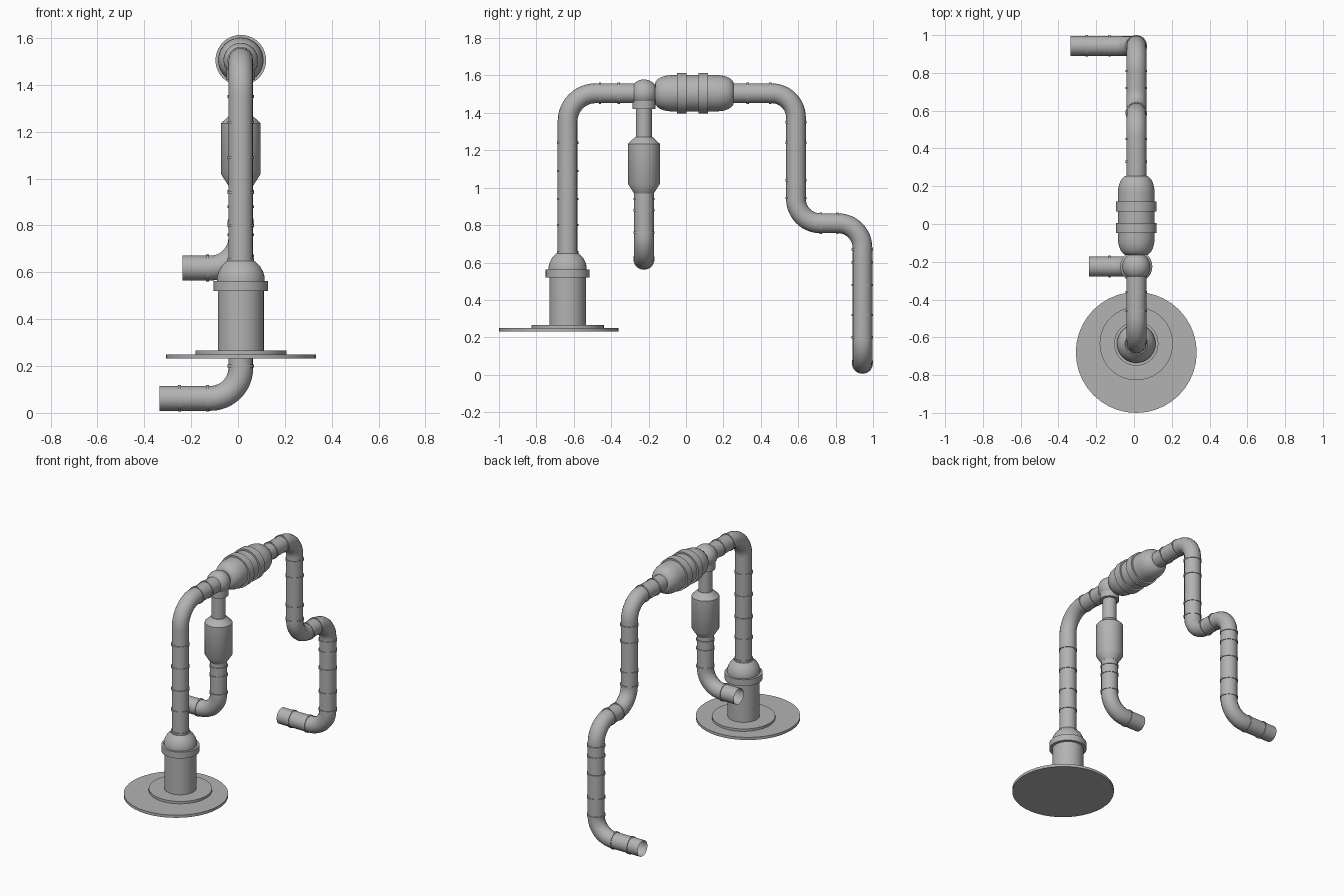
import bpy, bmesh, math
from mathutils import Vector, Matrix

cube = bpy.data.objects.get("Cube")
if cube:
    bpy.data.objects.remove(cube, do_unlink=True)

# Single metal colour
metal = bpy.data.materials.new("grey_metal")
metal.use_nodes = True
GREY = (0.45, 0.45, 0.45, 1)
metal.diffuse_color = GREY
metal.node_tree.nodes["Principled BSDF"].inputs["Base Color"].default_value = GREY

X = 0.012        # shared centre plane of the pipework
R = 0.053        # pipe radius
TOP = 1.505      # height of the upper run
UP, BACK, SIDE = Vector((0, 0, 1)), Vector((0, 1, 0)), Vector((1, 0, 0))


def finish(obj, angle=35):
    obj.data.materials.append(metal)
    bpy.ops.object.select_all(action='DESELECT')
    obj.select_set(True)
    bpy.context.view_layer.objects.active = obj
    bpy.ops.object.shade_smooth_by_angle(angle=math.radians(angle))
    return obj


def lathe(name, profile, centre, axis=UP, closed_loop=False, steps=40):
    """Spin (radius, distance along axis) points around the axis."""
    bm = bmesh.new()
    verts = [bm.verts.new((r, 0, h)) for r, h in profile]
    loop = verts + verts[:1] if closed_loop else verts
    edges = [bm.edges.new(pair) for pair in zip(loop, loop[1:])]
    bmesh.ops.spin(bm, geom=verts + edges, cent=(0, 0, 0), axis=(0, 0, 1),
                   angle=2 * math.pi, steps=steps)
    bmesh.ops.remove_doubles(bm, verts=bm.verts, dist=0.0001)
    bmesh.ops.recalc_face_normals(bm, faces=bm.faces)
    turn = UP.rotation_difference(axis).to_matrix().to_4x4()
    bm.transform(Matrix.Translation(centre) @ turn)
    mesh = bpy.data.meshes.new(name)
    bm.to_mesh(mesh)
    bm.free()
    obj = bpy.data.objects.new(name, mesh)
    bpy.context.collection.objects.link(obj)
    return finish(obj)


def drum(name, radius, low, high, centre, axis=UP):
    return lathe(name, [(0, low), (radius, low), (radius, high), (0, high)], centre, axis)


def rounded_path(corners, bend):
    """Replace each inner corner by a quarter bend."""
    pts = [Vector(c) for c in corners]
    path = [pts[0]]
    for a, b, c in zip(pts, pts[1:], pts[2:]):
        u, v = (a - b).normalized() * bend, (c - b).normalized() * bend
        for i in range(13):
            t = math.radians(90 * i / 12)
            path.append(b + u * (1 - math.sin(t)) + v * (1 - math.cos(t)))
    return path + [pts[-1]]


def pipe(name, corners, bend):
    """Open-ended tube swept along a rounded path."""
    path = rounded_path(corners, bend)
    curve = bpy.data.curves.new(name, 'CURVE')
    curve.dimensions = '3D'
    curve.bevel_depth = R
    curve.bevel_resolution = 6
    spline = curve.splines.new('POLY')
    spline.points.add(len(path) - 1)
    for point, co in zip(spline.points, path):
        point.co = (*co, 1)
    obj = bpy.data.objects.new(name, curve)
    bpy.context.collection.objects.link(obj)
    bpy.ops.object.select_all(action='DESELECT')
    obj.select_set(True)
    bpy.context.view_layer.objects.active = obj
    bpy.ops.object.convert(target='MESH')
    return finish(bpy.context.view_layer.objects.active, 45)


def rings(name, spots, axis):
    """Thin raised bands around a straight pipe run."""
    w, inner, outer = 0.006, R - 0.004, R + 0.004
    for i, spot in enumerate(spots):
        lathe(f"{name}_{i + 1}", [(inner, -w), (outer, -w), (outer, w), (inner, w)],
              spot, axis, closed_loop=True, steps=28)


# Mounting base
COLUMN = -0.633
foot = (X, COLUMN, 0)
drum("base_plate", 0.32, 0.232, 0.25, (X, -0.68, 0))
drum("base_step", 0.194, 0.249, 0.266, foot)
drum("base_column", 0.098, 0.265, 0.525, foot)
drum("base_collar", 0.117, 0.52, 0.563, foot)
lathe("base_dome", [(0, 0.56), (0.102, 0.56), (0.102, 0.578), (0.096, 0.6),
                    (0.083, 0.625), (0.06, 0.648), (0, 0.65)], foot)

# Intake pipe, rising from the base to the joint
TEE = -0.225
pipe("intake_pipe", [(X, COLUMN, 0.6), (X, COLUMN, TOP), (X, TEE, TOP)], 0.15)
rings("intake_ring", [(X, COLUMN, z) for z in (0.655, 0.8, 0.94, 1.09, 1.24)], UP)
rings("intake_top_ring", [(X, y, TOP) for y in (-0.46, -0.36)], BACK)

# Ball joint with its downward socket
bpy.ops.mesh.primitive_uv_sphere_add(segments=32, ring_count=20, radius=0.074,
                                     location=(X, TEE, TOP))
ball = bpy.context.object
ball.name = "joint_ball"
finish(ball)
branch = (X, TEE, 0)
drum("joint_socket", 0.061, 1.42, 1.5, branch)

# Branch canister and its outlet
drum("branch_neck", 0.043, 1.24, 1.45, branch)
lathe("branch_canister", [(0, 0.97), (0.053, 0.97), (0.085, 1.02), (0.085, 1.235),
                          (0.046, 1.272), (0, 1.272)], branch)
pipe("branch_outlet", [(X, TEE, 1.0), (X, TEE, 0.618), (-0.237, TEE, 0.618)], 0.13)
rings("branch_ring", [(X, TEE, z) for z in (0.94, 0.88, 0.76)], UP)
rings("branch_end_ring", [(-0.13, TEE, 0.618)], SIDE)

# Main canister, rounded at both ends, with two straps
half, body, cap = 0.21, 0.097, 0.09
arc = [(0.05 + (body - 0.05) * math.sin(a), half - cap + cap * math.cos(a))
       for a in [math.radians(d) for d in range(0, 91, 15)]]
shell = [(0, half)] + arc + [(r, -h) for r, h in reversed(arc)] + [(0, -half)]
lathe("main_canister", shell, (X, 0.045, TOP), BACK)
for name, y in (("front_strap", -0.022), ("rear_strap", 0.092)):
    drum(name, 0.108, -0.026, 0.026, (X, y, TOP), BACK)

# Exhaust pipe, stepping down at the back and turning to the right
DROP, END, STEP, LOW = 0.588, 0.943, 0.81, 0.062
pipe("exhaust_pipe", [(X, 0.2, TOP), (X, DROP, TOP), (X, DROP, STEP), (X, END, STEP),
                      (X, END, LOW), (-0.335, END, LOW)], 0.13)
rings("exhaust_top_ring", [(X, y, TOP) for y in (0.33, 0.45)], BACK)
rings("exhaust_drop_ring", [(X, DROP, z) for z in (1.35, 1.24, 1.04, 0.945)], UP)
rings("exhaust_step_ring", [(X, y, STEP) for y in (0.72, 0.81)], BACK)
rings("exhaust_leg_ring", [(X, END, z) for z in (0.67, 0.6, 0.48, 0.32, 0.2)], UP)
rings("exhaust_end_ring", [(x, END, LOW) for x in (-0.13, -0.25)], SIDE)
